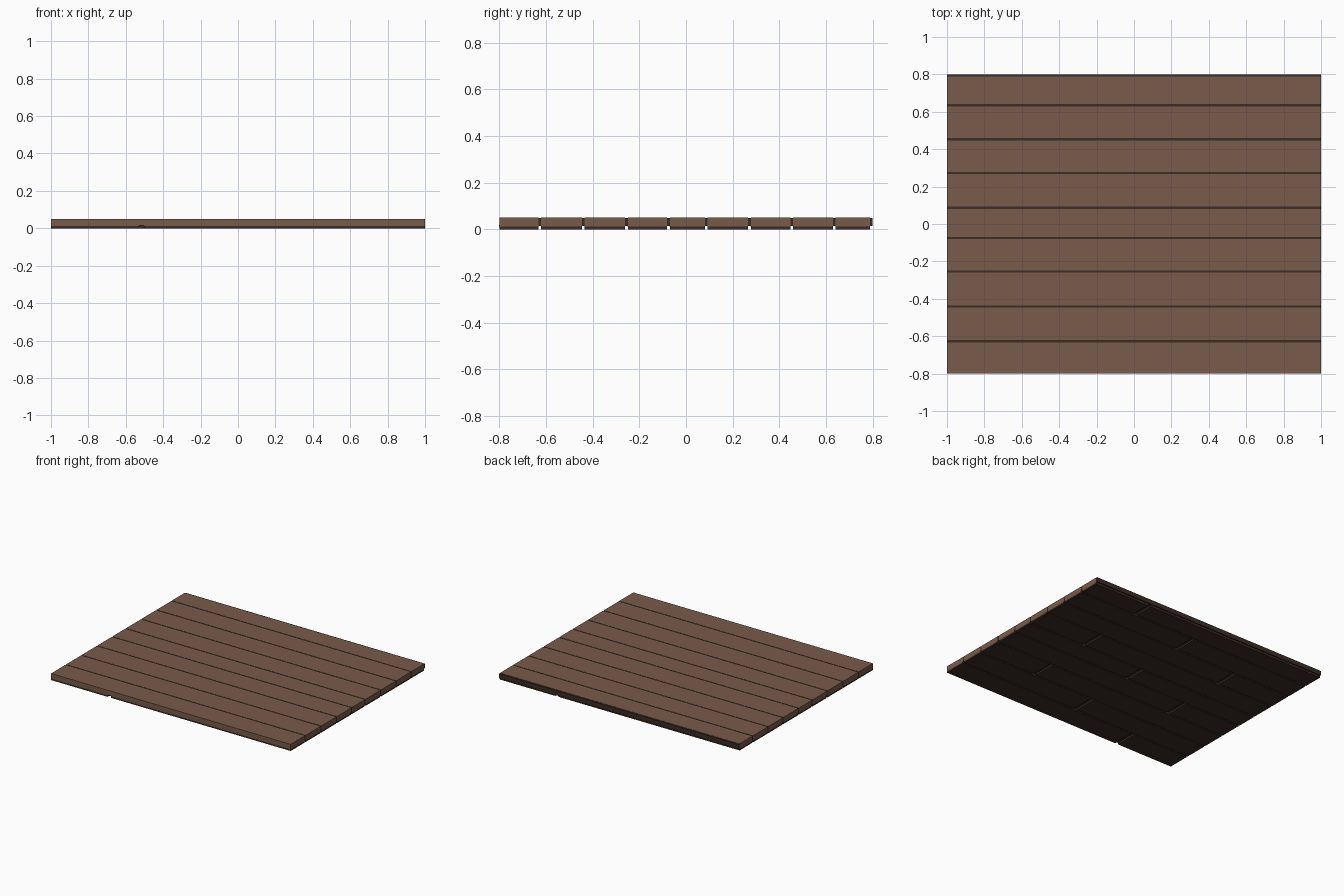
import bpy

if "Cube" in bpy.data.objects:
    bpy.data.objects.remove(bpy.data.objects["Cube"])


def material(name, color):
    m = bpy.data.materials.new(name)
    m.diffuse_color = (*color, 1)
    m.use_nodes = True
    m.node_tree.nodes["Principled BSDF"].inputs["Base Color"].default_value = m.diffuse_color
    return m


BROWN = material("wood_top", (0.19, 0.105, 0.068))
DARK = material("wood_underside", (0.045, 0.025, 0.018))


def box(name, x, y, z, mat):
    """Box from (min, max) ranges on each axis."""
    bpy.ops.mesh.primitive_cube_add(
        size=1, location=[(a + b) / 2 for a, b in (x, y, z)])
    ob = bpy.context.object
    ob.name = name
    ob.scale = [b - a for a, b in (x, y, z)]
    bpy.ops.object.transform_apply(location=False, rotation=False, scale=True)
    ob.data.materials.append(mat)
    return ob


GAP = 0.011       # width of the seam between boards
LAYER = 0.012     # thickness of the dark backing
TOP = 0.05
seams = [-0.627, -0.441, -0.255, -0.075, 0.087, 0.272, 0.453, 0.635, 0.7945]
joints = [-0.515, 0.005, 0.525]   # repeating stagger of the end joints

start = -0.8
for i, seam in enumerate(seams):
    row = (start, seam - GAP / 2)
    j = joints[i % 3]
    # full-length walking board
    box(f"board_{i + 1}", (-1, 1), row, (LAYER, TOP), BROWN)
    # dark backing in two lengths with a notch at the joint
    box(f"backing_left_{i + 1}", (-1, j - 0.013), row, (0, LAYER), DARK)
    box(f"backing_right_{i + 1}", (j + 0.013, 1), row, (0, LAYER), DARK)
    # dark lining at the roof of the notch
    box(f"joint_lining_{i + 1}", (j - 0.013, j + 0.013),
        (row[0] - 0.0003, row[1]), (LAYER - 0.0005, 0.018), DARK)
    # recessed dark tongue filling the seam
    box(f"tongue_{i + 1}", (-1, 1), (seam - GAP / 2, seam + GAP / 2),
        (0.014, 0.048), DARK)
    start = seam + GAP / 2
